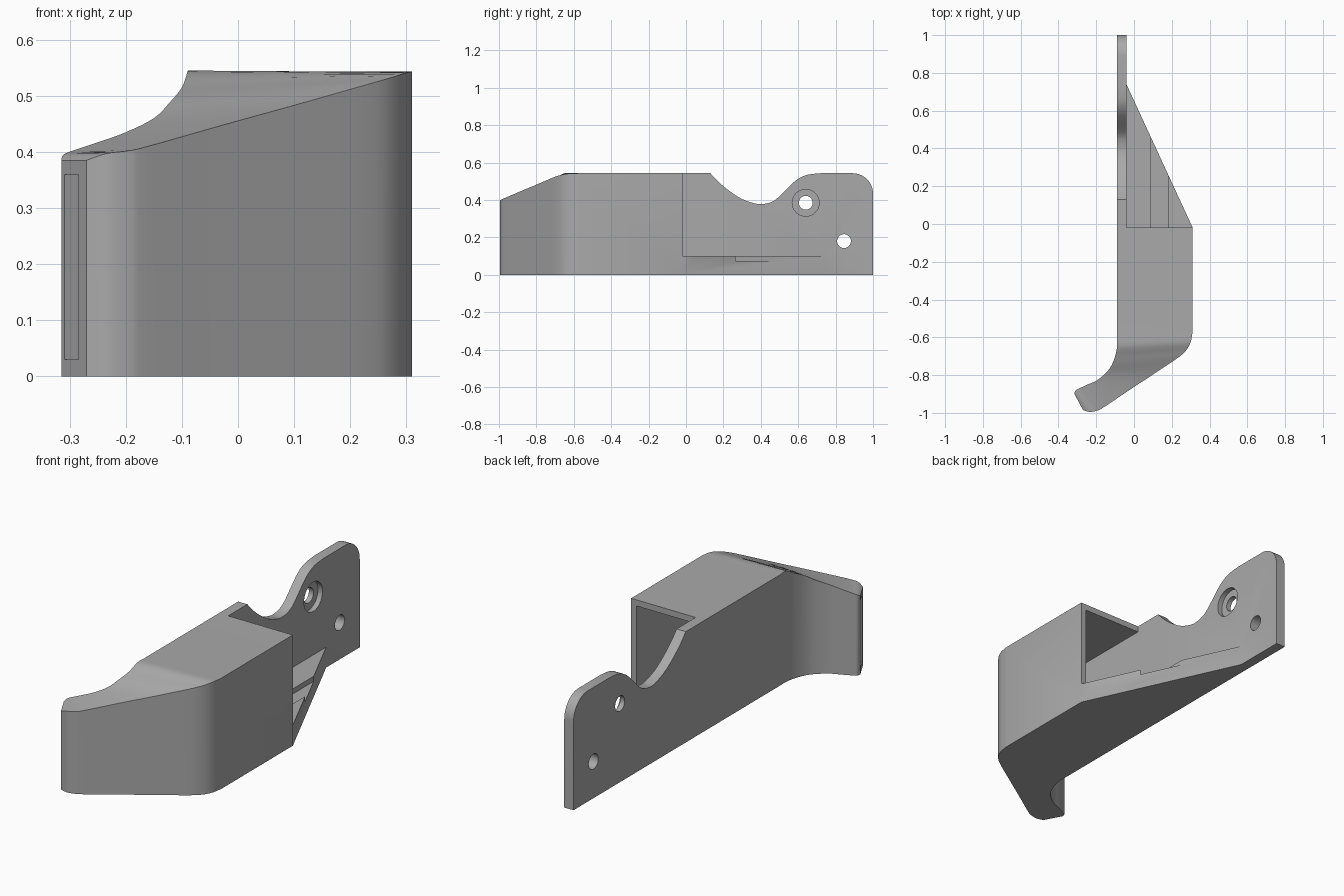
import bpy, bmesh, math
from mathutils import Vector, Matrix

if "Cube" in bpy.data.objects:
    bpy.data.objects.remove(bpy.data.objects["Cube"])

grey = bpy.data.materials.new("plain grey")
grey.diffuse_color = (0.4, 0.4, 0.4, 1)
grey.use_nodes = True
grey.node_tree.nodes["Principled BSDF"].inputs["Base Color"].default_value = grey.diffuse_color


def make(name, bm):
    bmesh.ops.recalc_face_normals(bm, faces=bm.faces[:])
    me = bpy.data.meshes.new(name)
    bm.to_mesh(me)
    bm.free()
    me.materials.append(grey)
    ob = bpy.data.objects.new(name, me)
    bpy.context.collection.objects.link(ob)
    return ob


def spline(pts, n):
    """Smooth curve through points of any dimension."""
    out = []
    for i in range(len(pts) - 1):
        p0, p1, p2, p3 = (pts[min(max(i + k, 0), len(pts) - 1)] for k in (-1, 0, 1, 2))
        for s in range(n):
            t = s / n
            out.append(tuple(0.5 * (2 * b + (c - a) * t + (2 * a - 5 * b + 4 * c - d) * t * t
                       + (3 * b - a - 3 * c + d) * t ** 3) for a, b, c, d in zip(p0, p1, p2, p3)))
    return out + [tuple(pts[-1])]


def prism(name, pts, axis, lo, hi):
    """Extrude a yz outline along x, or an xy outline along z."""
    bm = bmesh.new()
    rings = [[bm.verts.new((h, a, b) if axis == "x" else (a, b, h)) for a, b in pts] for h in (lo, hi)]
    bm.faces.new(rings[0])
    bm.faces.new(rings[1])
    for i in range(len(pts)):
        j = (i + 1) % len(pts)
        bm.faces.new((rings[0][i], rings[0][j], rings[1][j], rings[1][i]))
    return make(name, bm)


def box(name, x0, x1, y0, y1, z0, z1):
    return prism(name, [(x0, y0), (x1, y0), (x1, y1), (x0, y1)], "z", z0, z1)


def disc(name, y, z, r, lo, hi, n=40):
    return prism(name, [(y + r * math.cos(2 * math.pi * i / n), z + r * math.sin(2 * math.pi * i / n))
                        for i in range(n)], "x", lo, hi)


def cut(ob, cutter):
    m = ob.modifiers.new("cut", "BOOLEAN")
    m.operation, m.solver, m.object = "DIFFERENCE", "EXACT", cutter
    dg = bpy.context.evaluated_depsgraph_get()
    me = bpy.data.meshes.new_from_object(ob.evaluated_get(dg))
    ob.modifiers.clear()
    ob.data = me
    bpy.data.objects.remove(cutter)


# Hooked body: stations of inner x, y, z and outer x, y, z from the block to the tip
hook = [(-.09, -.60, .543, .31, -.57, .543), (-.09, -.65, .543, .30, -.625, .541),
        (-.10, -.70, .515, .275, -.67, .533), (-.12, -.75, .49, .23, -.71, .52),
        (-.15, -.79, .46, .10, -.797, .483), (-.20, -.83, .435, -.03, -.883, .447),
        (-.25, -.852, .417, -.16, -.97, .41), (-.295, -.873, .402, -.195, -.988, .402),
        (-.311, -.883, .395, -.235, -.995, .397), (-.315, -.90, .385, -.27, -.985, .385)]
stations = [(-.09, 1, .543, .31, 1, .543)] + spline(hook, 4)
bm = bmesh.new()
rows = [[bm.verts.new(c) for c in ((a, b, 0), (a, b, c_), (d, e, f), (d, e, 0))]
        for a, b, c_, d, e, f in stations]
for r, s in zip(rows, rows[1:]):
    for i in range(4):
        j = (i + 1) % 4
        bm.faces.new((r[i], r[j], s[j], s[i]))
bm.faces.new(rows[0])
bm.faces.new(rows[-1])
body = make("hook_body", bm)

# Slanted floor edge, open space behind the block, and hollow pocket with groove
cut(body, prism("corner", [(-.04, 1.1), (-.04, .74), (.31, -.018), (.5, -.018), (.5, 1.1)], "z", -.1, 1))
cut(body, box("space", -.04, .5, -.018, 1.2, .1, 1))
cut(body, box("pocket", -.04, .28, -.55, .1, .1, .513))
cut(body, box("groove", .09, .18, -.55, .6, .075, .2))

# Scooped top edge and rounded rear corner of the mounting plate
scoop = spline([(.13, .543), (.17, .50), (.23, .45), (.30, .405), (.37, .381), (.41, .378),
                (.46, .39), (.50, .42), (.56, .48), (.60, .513), (.65, .535), (.72, .543)], 3)
cut(body, prism("scoop", scoop + [(.72, .8), (.13, .8)], "x", -.3, .5))
arc = [(.89 + .11 * math.sin(a), .433 + .11 * math.cos(a)) for a in
       (math.pi / 2 * i / 12 for i in range(13))]
cut(body, prism("rear_corner", arc + [(1.2, .433), (1.2, .8), (.89, .8)], "x", -.3, .5))

# Screw holes, the upper one counterbored
cut(body, disc("upper_hole", .64, .385, .037, -.3, .2))
cut(body, disc("counterbore", .64, .385, .072, -.065, .2))
cut(body, disc("lower_hole", .845, .18, .037, -.3, .2))

# Narrow slot in the tip
a, b = Vector((-.315, -.90)), Vector((-.27, -.985))
n = Vector((b.y - a.y, a.x - b.x)).normalized()
p, q = a.lerp(b, .12), a.lerp(b, .68)
cut(body, prism("slot", [tuple(v) for v in (p + n * .03, q + n * .03, q - n * .03, p - n * .03)],
                "z", .03, .36))

bpy.context.view_layer.objects.active = body
body.select_set(True)
bpy.ops.object.shade_smooth_by_angle(angle=math.radians(25))
